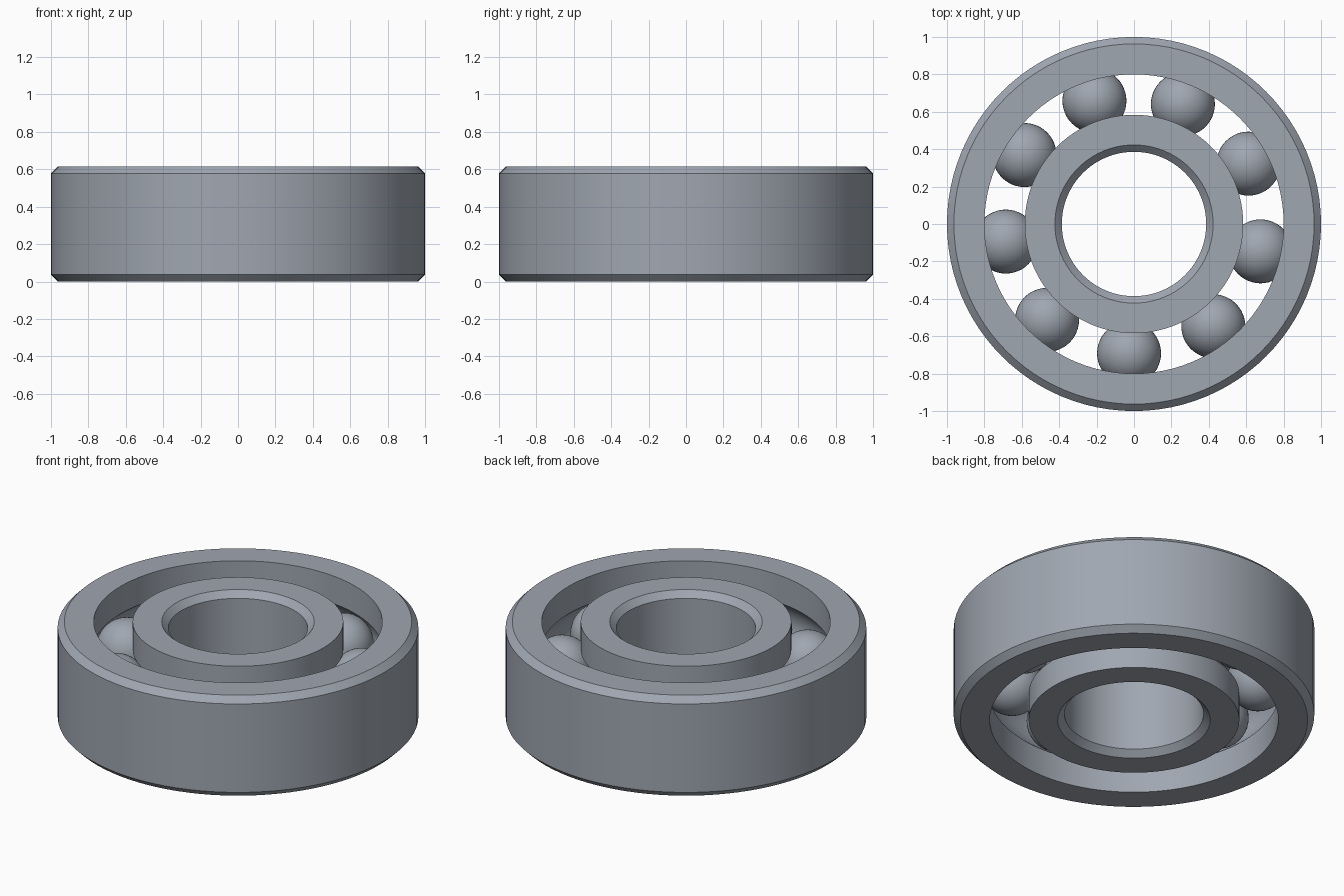
import bpy
import bmesh
from math import sin, cos, asin, pi, tau, radians
from mathutils import Matrix, Vector

HEIGHT = 0.615
MID = HEIGHT / 2
BEVEL = 0.037
PITCH = 0.692        # radius of the circle of ball centres
BALL_RADIUS = 0.171
GROOVE_RADIUS = 0.176
BALLS = 9
SIDES = 96

cube = bpy.data.objects.get("Cube")
if cube:
    bpy.data.objects.remove(cube, do_unlink=True)

steel = bpy.data.materials.new("brushed_steel")
steel.use_nodes = True
colour = (0.35, 0.385, 0.44, 1)
steel.diffuse_color = colour
steel.node_tree.nodes["Principled BSDF"].inputs["Base Color"].default_value = colour


def finish(bm, name, angle):
    """Turn a bmesh into a smooth steel object."""
    bmesh.ops.recalc_face_normals(bm, faces=bm.faces)
    mesh = bpy.data.meshes.new(name)
    bm.to_mesh(mesh)
    bm.free()
    mesh.materials.append(steel)
    obj = bpy.data.objects.new(name, mesh)
    bpy.context.collection.objects.link(obj)
    bpy.ops.object.select_all(action="DESELECT")
    obj.select_set(True)
    bpy.context.view_layer.objects.active = obj
    bpy.ops.object.shade_smooth_by_angle(angle=radians(angle))
    return obj


def race(name, plain, track):
    """Revolve a ring: chamfered at radius plain, grooved at radius track."""
    side = 1 if plain > track else -1
    inset = plain - side * BEVEL
    outline = [(track, 0), (inset, 0), (plain, BEVEL),
               (plain, HEIGHT - BEVEL), (inset, HEIGHT), (track, HEIGHT)]
    # Circular ball track, cut from its upper lip to its lower lip
    half = pi / 2 - asin(abs(track - PITCH) / GROOVE_RADIUS)
    steps = 16
    for i in range(steps + 1):
        a = half * (1 - 2 * i / steps)
        outline.append((PITCH + side * GROOVE_RADIUS * cos(a),
                        MID + GROOVE_RADIUS * sin(a)))
    bm = bmesh.new()
    verts = [bm.verts.new((r, 0, z)) for r, z in outline]
    edges = [bm.edges.new((v, verts[i - 1])) for i, v in enumerate(verts)]
    bmesh.ops.spin(bm, geom=verts + edges, cent=(0, 0, 0), axis=(0, 0, 1),
                   angle=tau, steps=SIDES, use_merge=True)
    bmesh.ops.remove_doubles(bm, verts=bm.verts, dist=0.0001)
    return finish(bm, name, 25)


# Rings
race("outer_ring", 1.0, 0.8)
race("inner_ring", 0.386, 0.584)

# Rolling balls, evenly spaced between the rings
for n in range(BALLS):
    a = radians(-92.2) + n * tau / BALLS
    centre = Vector((PITCH * cos(a), PITCH * sin(a), MID))
    bm = bmesh.new()
    bmesh.ops.create_uvsphere(bm, u_segments=48, v_segments=24, radius=BALL_RADIUS,
                              matrix=Matrix.Translation(centre))
    finish(bm, f"ball_{n + 1}", 60)
